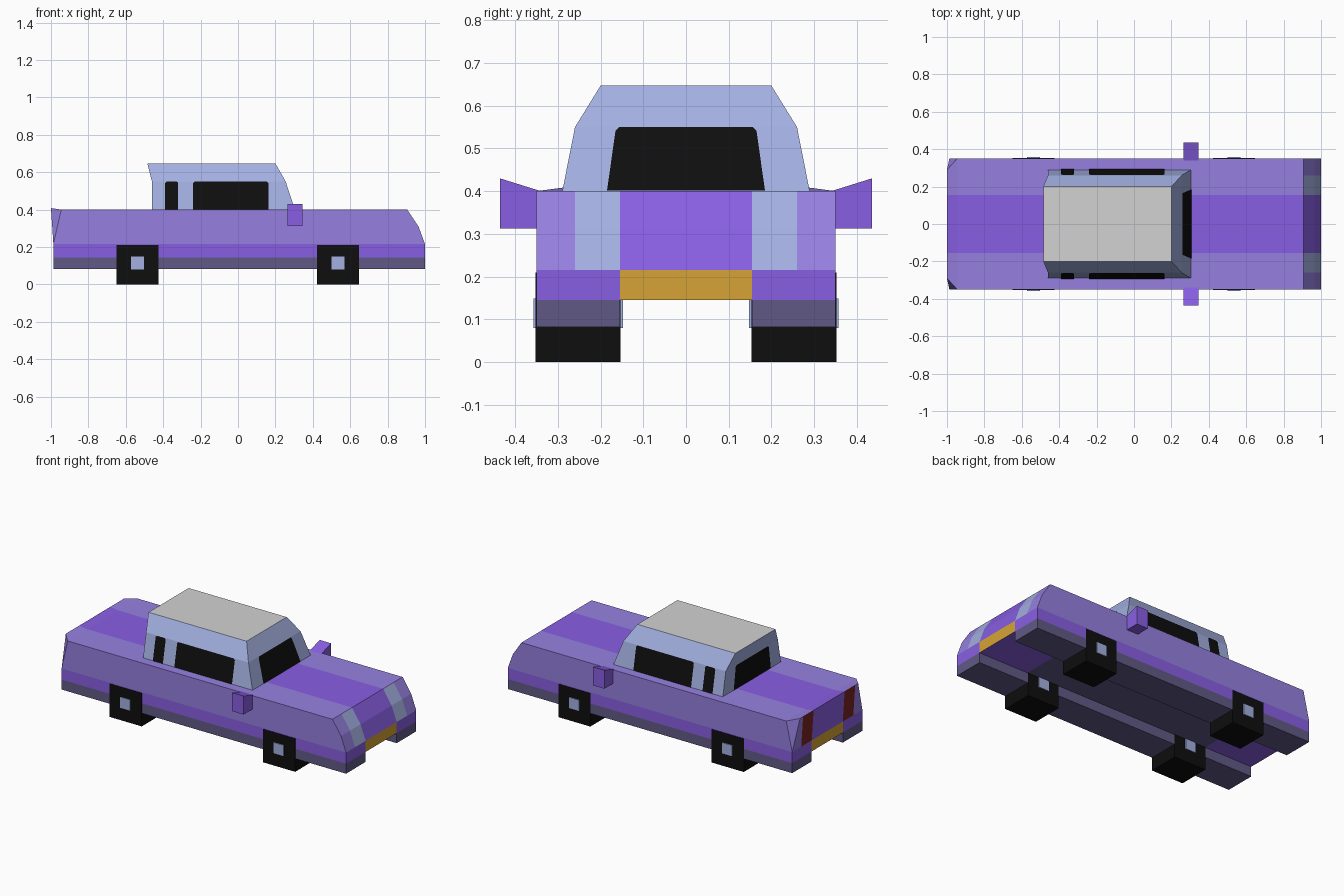
import bpy, bmesh
from mathutils import Vector

if "Cube" in bpy.data.objects:
    bpy.data.objects.remove(bpy.data.objects["Cube"])


def mat(name, rgb):
    m = bpy.data.materials.new(name)
    lin = [(c / 255 / 12.92) if c < 10.3 else ((c / 255 + 0.055) / 1.055) ** 2.4 for c in rgb]
    m.diffuse_color = (*lin, 1)
    m.use_nodes = True
    m.node_tree.nodes["Principled BSDF"].inputs["Base Color"].default_value = m.diffuse_color
    return m


MATS = [mat("light purple", (150, 128, 224)), mat("purple", (137, 95, 227)),
        mat("pale blue", (163, 176, 225)), mat("roof grey", (210, 210, 210)),
        mat("amber", (214, 164, 54)), mat("dark grey purple", (97, 89, 134)),
        mat("black", (14, 14, 14)), mat("dark red", (120, 36, 32))]
LIGHT, PURPLE, BLUE, ROOF, AMBER, DARK, BLACK, RED = range(8)


def finish(bm, name, rule, closed=True):
    """Colour faces by rule(centre, normal) and make the object."""
    if closed:
        bmesh.ops.recalc_face_normals(bm, faces=bm.faces[:])
    bm.normal_update()
    for f in bm.faces:
        f.material_index = rule(f.calc_center_median(), f.normal)
    me = bpy.data.meshes.new(name)
    for m in MATS:
        me.materials.append(m)
    bm.to_mesh(me)
    bm.free()
    ob = bpy.data.objects.new(name, me)
    bpy.context.collection.objects.link(ob)
    return ob


def loft(bm, a, b):
    """Closed solid between two rings of equal length."""
    va, vb = [bm.verts.new(p) for p in a], [bm.verts.new(p) for p in b]
    n = len(a)
    bm.faces.new(va)
    bm.faces.new(vb)
    for i in range(n):
        bm.faces.new((va[i], va[(i + 1) % n], vb[(i + 1) % n], vb[i]))


def box(name, x0, x1, y0, y1, z0, z1, color):
    bm = bmesh.new()
    ring = [(x0, z0), (x1, z0), (x1, z1), (x0, z1)]
    loft(bm, [(x, y0, z) for x, z in ring], [(x, y1, z) for x, z in ring])
    return finish(bm, name, lambda c, n: color)


def cut(bm, co, no, clear=False):
    bmesh.ops.bisect_plane(bm, geom=bm.verts[:] + bm.edges[:] + bm.faces[:], dist=1e-5,
                           plane_co=co, plane_no=no, clear_outer=clear)


# Body: side profile across the width, rear corners cut off
PROFILE = [(-.987, .145), (-.987, .215), (-1, .408), (-.945, .4), (.905, .4),
           (.965, .31), (1, .215), (1, .145)]
bm = bmesh.new()
loft(bm, [(x, -.35, z) for x, z in PROFILE], [(x, .35, z) for x, z in PROFILE])
for s in (1, -1):
    a, b, c = Vector((-.987, .35 * s, .217)), Vector((-.945, .35 * s, .4)), Vector((-1, .29 * s, .408))
    no = (b - a).cross(c - a)
    if no.x > 0:
        no = -no
    cut(bm, a, no, True)
    bmesh.ops.holes_fill(bm, edges=[e for e in bm.edges if e.is_boundary])
for y in (-.26, -.155, .155, .26):
    cut(bm, (0, y, 0), (0, 1, 0))
cut(bm, (0, 0, .215), (0, 0, 1))
for x in (-.65, .65):
    cut(bm, (x, 0, 0), (1, 0, 0))


def body_rule(c, n):
    y = abs(c.y)
    if n.z < -.9:
        return PURPLE if abs(c.x) > .65 else DARK
    if n.z > .9:
        return PURPLE if y < .155 else LIGHT
    if abs(n.x) > .5:
        if c.z < .215:
            return AMBER if y < .155 else PURPLE
        if y < .155:
            return PURPLE
        if y < .26:
            return BLUE if n.x > 0 else RED
        return LIGHT
    return PURPLE if c.z < .215 else LIGHT


finish(bm, "body", body_rule)

# Cabin: three rectangular rings
RINGS = [(-.46, .305, .29, .398), (-.46, .255, .26, .55), (-.485, .2, .2, .647)]
bm = bmesh.new()
rings = [[bm.verts.new(p) for p in ((x0, -h, z), (x1, -h, z), (x1, h, z), (x0, h, z))]
         for x0, x1, h, z in RINGS]
bm.faces.new(rings[0])
bm.faces.new(rings[2])
for lo, hi in zip(rings, rings[1:]):
    for i in range(4):
        j = (i + 1) % 4
        bm.faces.new((lo[i], lo[j], hi[j], hi[i]))
finish(bm, "cabin", lambda c, n: ROOF if n.z > .9 else BLUE)


# Windows: thin panes lying on the cabin walls
def pane(name, b0, b1, t0, t1, place, out):
    """Outline with clipped top corners, placed on a wall and facing out."""
    pts = [(b0, .401), (b1, .401), (t1, .542), (t1 - .008, .55), (t0 + .008, .55), (t0, .542)]
    bm = bmesh.new()
    f = bm.faces.new([bm.verts.new(place(u, z)) for u, z in pts])
    f.normal_update()
    if f.normal.dot(Vector(out)) < 0:
        f.normal_flip()
    finish(bm, name, lambda c, n: BLACK, False)


pane("windshield", -.185, .185, -.165, .165, lambda u, z: (.308 - (z - .4) / 3, u, z), (1, 0, 0))
pane("rear_window", -.185, .185, -.165, .165, lambda u, z: (-.463, u, z), (-1, 0, 0))
for s, side in ((-1, "right"), (1, "left")):
    wall = lambda u, z: (u, s * (.293 - (z - .4) * .2), z)
    pane(side + "_door_window", -.24, .163, -.24, .163, wall, (0, s, 0))
    pane(side + "_quarter_window", -.39, -.32, -.39, -.32, wall, (0, s, 0))

    # Sill
    lo, hi = sorted((.155 * s, .35 * s))
    box(side + "_sill", -.987, 1, lo, hi, .082, .145, DARK)

    # Door mirror, taller at the outer end
    bm = bmesh.new()
    ends = [[(x, s * y, z) for x, z in ((.265, .313), (.345, .313), (.345, top), (.265, top))]
            for y, top in ((.34, .4), (.436, .43))]
    loft(bm, *ends)
    finish(bm, side + "_mirror", lambda c, n: PURPLE)

    # Square wheels with hub plates on both faces
    for x, end in ((.534, "front"), (-.538, "rear")):
        lo, hi = sorted((.153 * s, .352 * s))
        box(f"{end}_{side}_wheel", x - .112, x + .112, lo, hi, 0, .21, BLACK)
        for y, where in ((.354, "outer"), (.151, "inner")):
            box(f"{end}_{side}_{where}_hub", x - .035, x + .035, s * y - .003, s * y + .003,
                .08, .148, BLUE)
